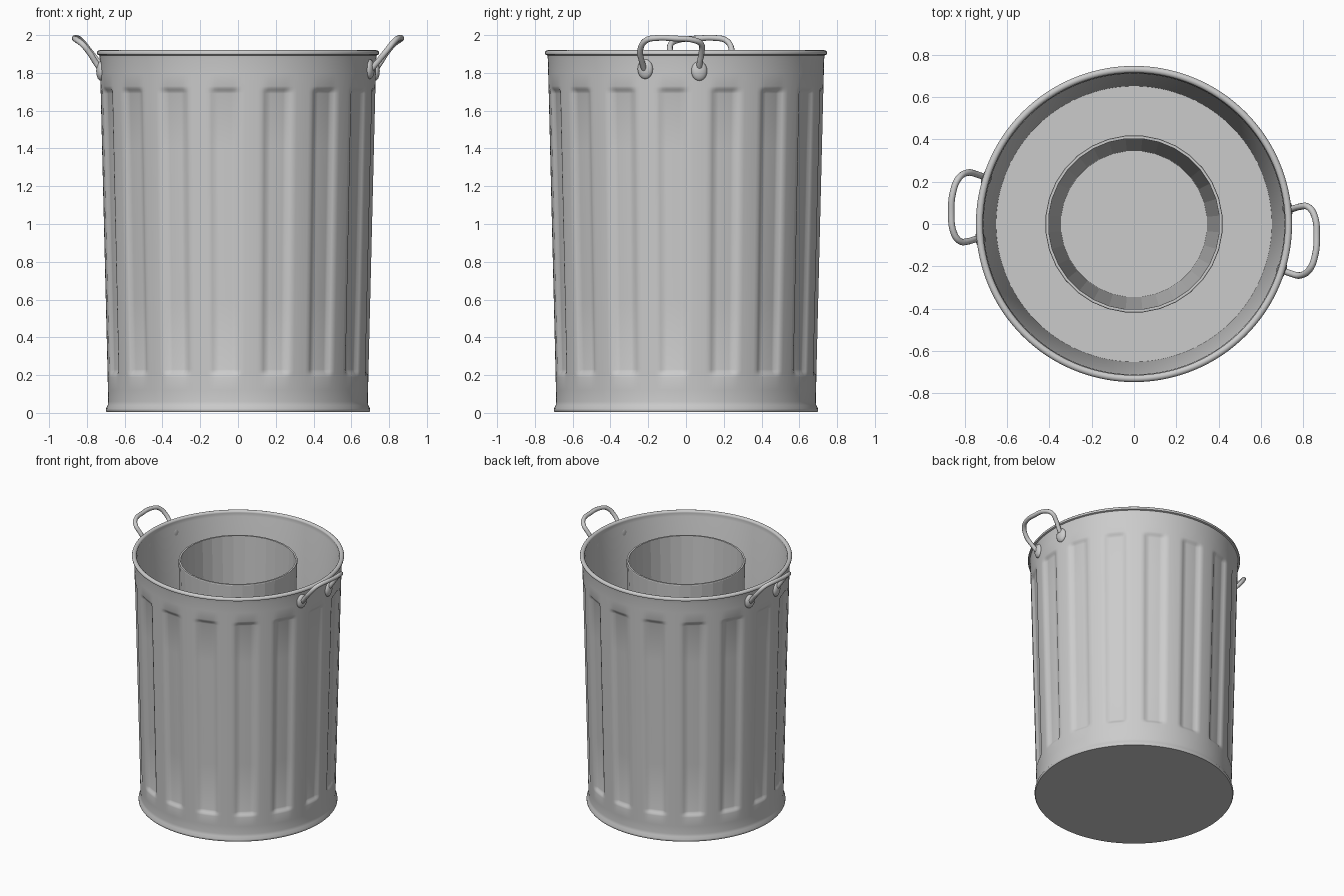
import bpy, bmesh, math
from mathutils import Vector, Matrix

if "Cube" in bpy.data.objects:
    bpy.data.objects.remove(bpy.data.objects["Cube"])

RIBS, TILT = 16, math.radians(-5.6)


def smooth(t):
    t = max(0.0, min(1.0, t))
    return t * t * (3 - 2 * t)


def shade(ob, angle=40):
    bpy.ops.object.select_all(action='DESELECT')
    ob.select_set(True)
    bpy.context.view_layer.objects.active = ob
    bpy.ops.object.shade_smooth_by_angle(angle=math.radians(angle))


def lathe(name, profile, segs, radius=lambda r, z, a, i: r):
    """Spin an open (r, z) profile and cap both ends."""
    bm = bmesh.new()
    rings = []
    for i, (r, z) in enumerate(profile):
        ring = []
        for s in range(segs):
            a = TILT + 2 * math.pi * s / segs
            q = radius(r, z, a, i)
            ring.append(bm.verts.new((q * math.cos(a), q * math.sin(a), z)))
        rings.append(ring)
    for lo, hi in zip(rings, rings[1:]):
        for s in range(segs):
            t = (s + 1) % segs
            bm.faces.new((lo[s], lo[t], hi[t], hi[s]))
    bm.faces.new(rings[0][::-1])
    bm.faces.new(rings[-1])
    me = bpy.data.meshes.new(name)
    bm.to_mesh(me)
    bm.free()
    ob = bpy.data.objects.new(name, me)
    bpy.context.collection.objects.link(ob)
    return ob


# Can body: flared foot, tapering wall with sunken panels, rolled rim, inner wall and floor
foot = [(0.695, 0.005), (0.70, 0.012), (0.70, 0.022), (0.69, 0.04), (0.687, 0.06)]
levels = [0.12, 0.19, 0.2, 0.21, 0.22, 0.23, 0.6, 1.0, 1.4,
          1.69, 1.70, 1.71, 1.72, 1.73, 1.80]
wall = [(0.687 + 0.044 * (z - 0.06) / 1.8, z) for z in levels]
rim = [(0.731, 1.87), (0.734, 1.893)]
rim += [(0.731 + 0.0165 * math.cos(a), 1.905 + 0.0155 * math.sin(a))
        for a in [math.radians(d) for d in range(-30, 211, 30)]]
inside = [(0.711, 1.88), (0.652, 0.04)]


def panel(r, z, a, i):
    if not len(foot) <= i < len(foot) + len(wall):
        return r
    pitch = 2 * math.pi / RIBS
    d = abs((a - TILT + pitch / 2) % pitch - pitch / 2) / pitch
    across = smooth((0.30 - d) / 0.12)
    along = smooth((z - 0.19) / 0.04) * smooth((1.73 - z) / 0.04)
    return r - 0.018 * across * along


shade(lathe("can_body", foot + wall + rim + inside, RIBS * 16, panel))

# Inner tapered bin standing inside the can
inner = [(0.36, 0.035), (0.42, 1.865), (0.418, 1.872), (0.405, 1.872), (0.347, 0.055)]
shade(lathe("inner_bin", inner, 32), 8)

# Handles: bent rod with two flattened mounting pads, repeated on the opposite side
path = [(0.715, 0.07, 1.80), (0.75, 0.072, 1.85), (0.785, 0.082, 1.905),
        (0.825, 0.08, 1.953), (0.853, 0.04, 1.974), (0.864, -0.06, 1.982),
        (0.856, -0.15, 1.985), (0.83, -0.215, 1.97), (0.785, -0.243, 1.915),
        (0.745, -0.235, 1.865), (0.69, -0.215, 1.80)]


def handle(side, turn):
    rot = Matrix.Rotation(turn, 4, 'Z')
    cu = bpy.data.curves.new(side + "_handle", 'CURVE')
    cu.dimensions = '3D'
    cu.bevel_depth, cu.bevel_resolution = 0.0155, 3
    cu.resolution_u, cu.use_fill_caps = 6, True
    sp = cu.splines.new('BEZIER')
    sp.bezier_points.add(len(path) - 1)
    for p, co in zip(sp.bezier_points, path):
        p.co = co
        p.handle_left_type = p.handle_right_type = 'AUTO'
    ob = bpy.data.objects.new(side + "_handle", cu)
    bpy.context.collection.objects.link(ob)
    ob.matrix_world = rot
    for n, (y, z) in enumerate([(0.07, 1.81), (-0.215, 1.82)]):
        a = math.asin(y / 0.728)
        bm = bmesh.new()
        bmesh.ops.create_uvsphere(bm, u_segments=20, v_segments=12, radius=1)
        me = bpy.data.meshes.new("pad")
        bm.to_mesh(me)
        bm.free()
        pad = bpy.data.objects.new(f"{side}_handle_pad_{n + 1}", me)
        bpy.context.collection.objects.link(pad)
        pad.matrix_world = (rot @ Matrix.Rotation(a, 4, 'Z')
                            @ Matrix.Translation((0.73, 0, z))
                            @ Matrix.Diagonal((0.024, 0.042, 0.052, 1)))
        shade(pad, 60)


handle("right", 0)
handle("left", math.pi)
